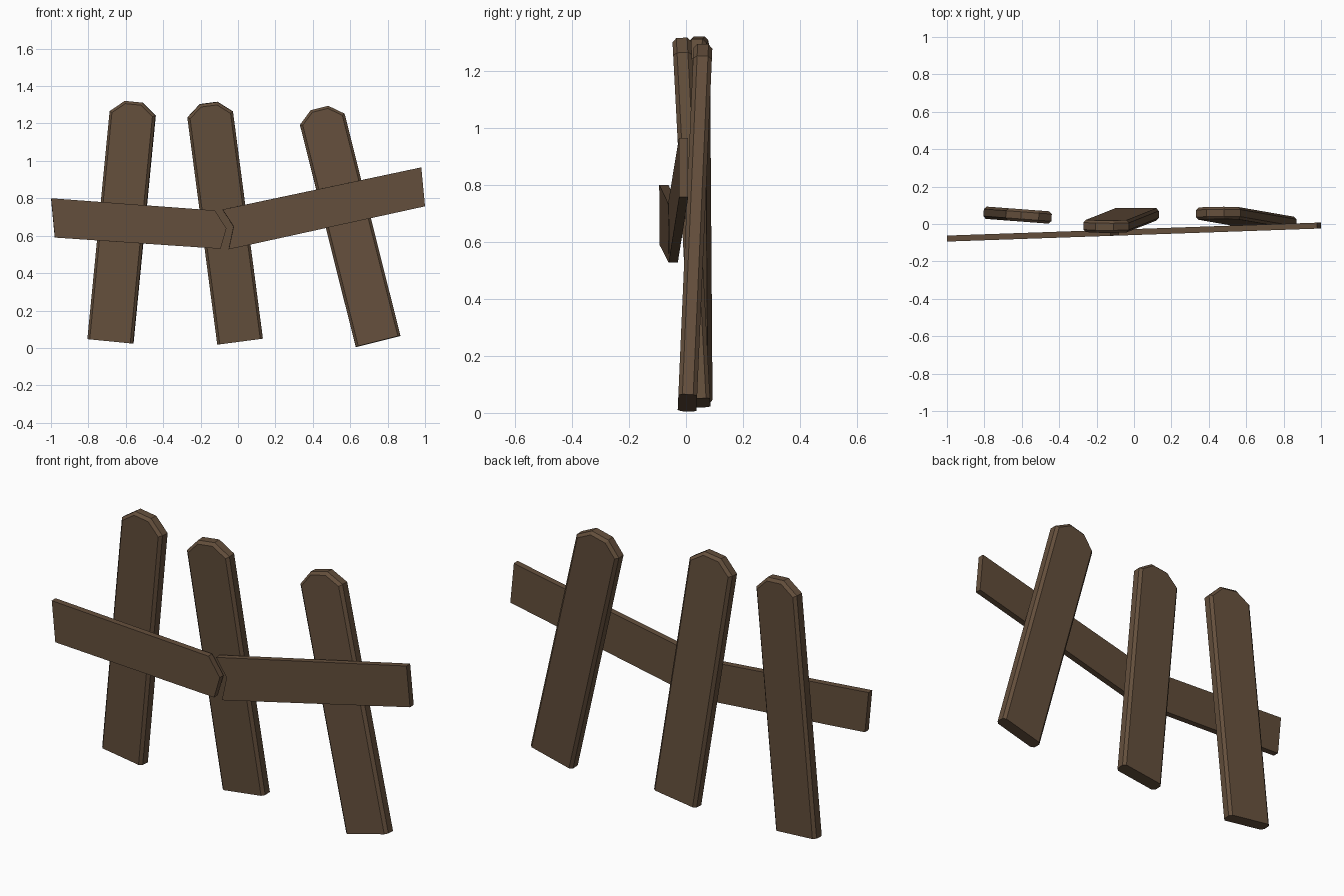
import bpy, bmesh, math
from mathutils import Matrix

if "Cube" in bpy.data.objects:
    bpy.data.objects.remove(bpy.data.objects["Cube"])

wood = bpy.data.materials.new("dark brown wood")
wood.diffuse_color = (0.127, 0.078, 0.045, 1)
wood.use_nodes = True
wood.node_tree.nodes["Principled BSDF"].inputs["Base Color"].default_value = wood.diffuse_color


def board(name, profile, thick, matrix, chamfer=0.0):
    """Extrude an xz outline along y; optionally chamfer all but the foot edges."""
    bm = bmesh.new()
    front = [bm.verts.new((x, -thick / 2, z)) for x, z in profile]
    back = [bm.verts.new((x, thick / 2, z)) for x, z in profile]
    n = len(profile)
    bm.faces.new(front)
    bm.faces.new(back[::-1])
    for i in range(n):
        j = (i + 1) % n
        bm.faces.new((front[j], front[i], back[i], back[j]))
    bmesh.ops.recalc_face_normals(bm, faces=bm.faces)
    if chamfer:
        edges = [e for e in bm.edges
                 if abs(e.verts[0].co.y - e.verts[1].co.y) < 1e-6
                 and max(v.co.z for v in e.verts) > 0.1]
        bmesh.ops.bevel(bm, geom=edges, offset=chamfer, segments=1,
                        affect='EDGES', clamp_overlap=True)
    me = bpy.data.meshes.new(name)
    bm.to_mesh(me)
    bm.free()
    me.materials.append(wood)
    ob = bpy.data.objects.new(name, me)
    bpy.context.collection.objects.link(ob)
    ob.matrix_world = matrix


# Pickets: one shared outline with a clipped top, each leaning its own way
picket = [(-0.123, 0), (0.123, 0), (0.123, 1.225), (0.048, 1.287),
          (-0.048, 1.287), (-0.123, 1.225)]
placements = [  # name, foot centre, roll, lean, yaw (degrees)
    ("left_picket", (-0.682, 0.052, 0.035), 5.6, 0, -4.3),
    ("middle_picket", (0.011, 0.052, 0.035), -7.5, 3.0, 0),
    ("right_picket", (0.749, 0.005, 0.035), -14.1, -2.5, 0),
]
for name, foot, roll, lean, yaw in placements:
    m = (Matrix.Translation(foot)
         @ Matrix.Rotation(math.radians(yaw), 4, 'Z')
         @ Matrix.Rotation(math.radians(lean), 4, 'X')
         @ Matrix.Rotation(math.radians(roll), 4, 'Y'))
    board(name, picket, 0.066, m, 0.014)

# Broken rail: two halves with matching splintered ends, slightly yawed
rail_matrix = Matrix.Translation((0, -0.043, 0)) @ Matrix.Rotation(math.radians(2.0), 4, 'Z')
board("left_rail", [(-1.0, 0.80), (-0.98, 0.59), (-0.094, 0.53),
                    (-0.062, 0.64), (-0.125, 0.735)], 0.032, rail_matrix)
board("right_rail", [(0.98, 0.965), (1.0, 0.757), (-0.05, 0.527),
                     (-0.024, 0.65), (-0.083, 0.74)], 0.032, rail_matrix)
